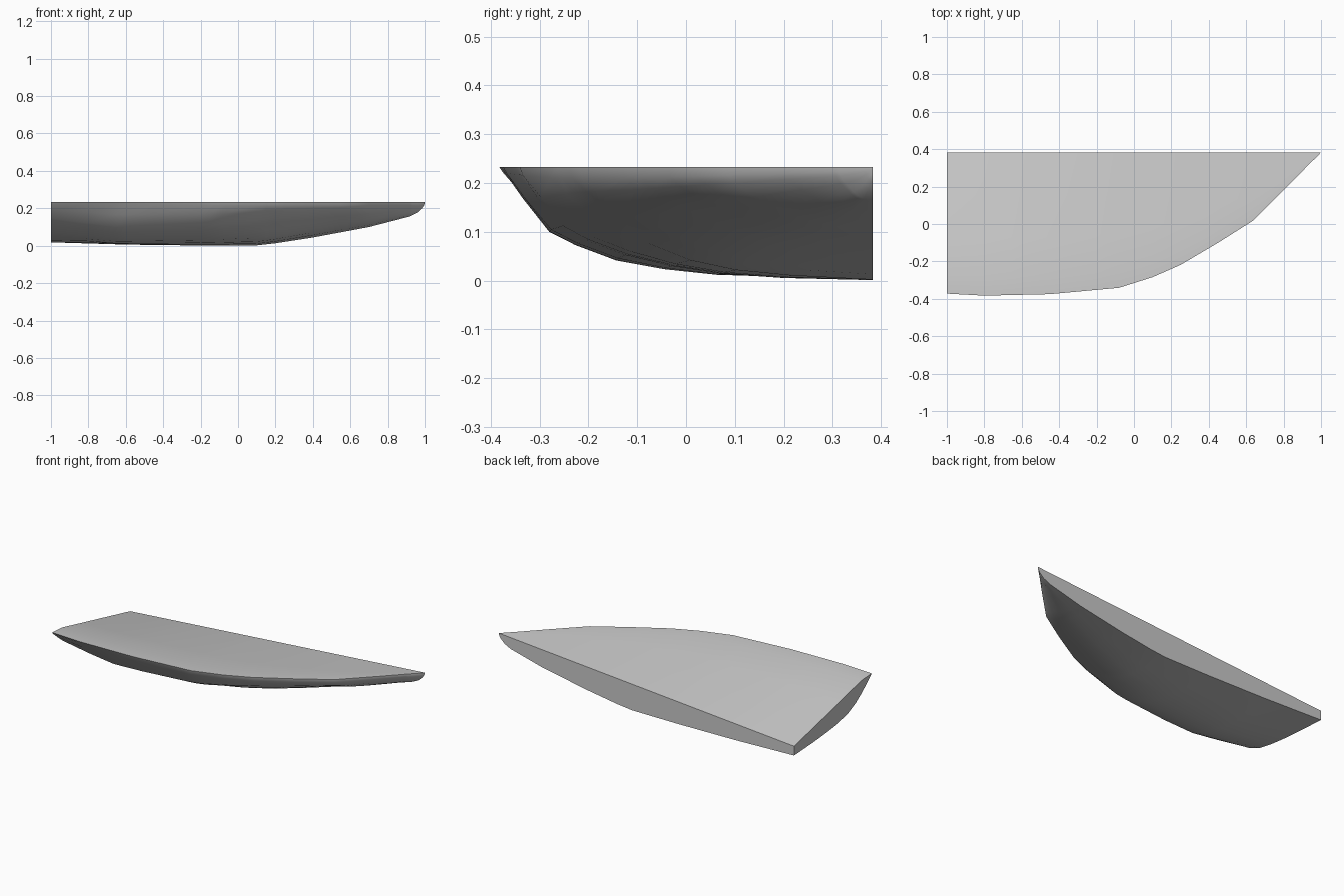
import bpy, bmesh

cube = bpy.data.objects.get("Cube")
if cube:
    bpy.data.objects.remove(cube, do_unlink=True)

CENTRE_Y, RIM_Z = 0.383, 0.233

# Plan outline of the rim and side outline of the keel
RIM = [(-1, -.372), (-.8, -.383), (-.45, -.375), (-.08, -.341), (.1, -.284), (.25, -.218),
       (.45, -.1), (.64, .02), (.82, .2), (.93, .313), (.985, .367), (1, .383)]
KEEL = [(-1, .018), (-.6, .006), (-.2, .001), (.1, .002), (.2, .013), (.4, .044),
        (.7, .1), (.92, .157), (.96, .177), (.985, .2), (1, .222)]

# Cross-sections from keel to rim: fraction out, then the height at each station
STATIONS = [-1, -.65, -.15, .15, .55, 1]
SECTION = [(0, 0, 0, 0, 0, 0, 0),
           (.25, .05, .008, .02, .04, .08, .08),
           (.42, .1, .022, .06, .09, .17, .17),
           (.56, .16, .07, .13, .18, .28, .28),
           (.69, .25, .15, .23, .34, .42, .42),
           (.8, .43, .29, .36, .5, .54, .54),
           (.87, .6, .41, .48, .6, .63, .63),
           (.94, .8, .71, .72, .77, .75, .75),
           (.99, .95, .95, .93, .9, .87, .87),
           (1, 1, 1, 1, 1, 1, 1)]


def along(points, x):
    """Read a height or breadth off an outline."""
    for (x0, v0), (x1, v1) in zip(points, points[1:]):
        if x <= x1:
            return v0 + (v1 - v0) * (x - x0) / (x1 - x0)
    return points[-1][1]


def section(x):
    """Closed ring: up the hull from keel to rim, then back across the deck."""
    rim_y, keel_z = along(RIM, x), along(KEEL, x)
    width = CENTRE_Y - rim_y
    ring = []
    for out, *heights in SECTION:
        height = along(list(zip(STATIONS, heights)), x)
        ring.append((x, CENTRE_Y - width * out, keel_z + (RIM_Z - keel_z) * height))
    drop = .158 * (1 - x) / 2
    for out, fall in ((.87, .04), (.6, .34), (.3, .67), (0, 1)):
        ring.append((x, CENTRE_Y - width * out, RIM_Z - drop * fall))
    return ring


# Loft the half hull from stern to bow
cuts = {x for x, _ in RIM + KEEL} | set(STATIONS)
bm = bmesh.new()
rings = [[bm.verts.new(p) for p in section(x)] for x in sorted(cuts - {1} | {.998})]
for a, b in zip(rings, rings[1:]):
    for i in range(len(a)):
        j = (i + 1) % len(a)
        bm.faces.new((a[i], a[j], b[j], b[i]))
bm.faces.new(rings[0])

# Close the bow on its stem edge
stem_top = bm.verts.new((1, CENTRE_Y, RIM_Z))
tip = rings[-1]
for i in range(len(tip)):
    bm.faces.new((tip[i], tip[(i + 1) % len(tip)], stem_top))
bmesh.ops.recalc_face_normals(bm, faces=bm.faces)

mesh = bpy.data.meshes.new("half_hull")
bm.to_mesh(mesh)
bm.free()
hull = bpy.data.objects.new("half_hull", mesh)
bpy.context.collection.objects.link(hull)

# Plain grey finish
grey = bpy.data.materials.new("plain_grey")
grey.use_nodes = True
grey.diffuse_color = (.58, .58, .58, 1)
grey.node_tree.nodes["Principled BSDF"].inputs["Base Color"].default_value = (.58, .58, .58, 1)
mesh.materials.append(grey)

bpy.context.view_layer.objects.active = hull
hull.select_set(True)
bpy.ops.object.shade_smooth_by_angle(angle=.6)
